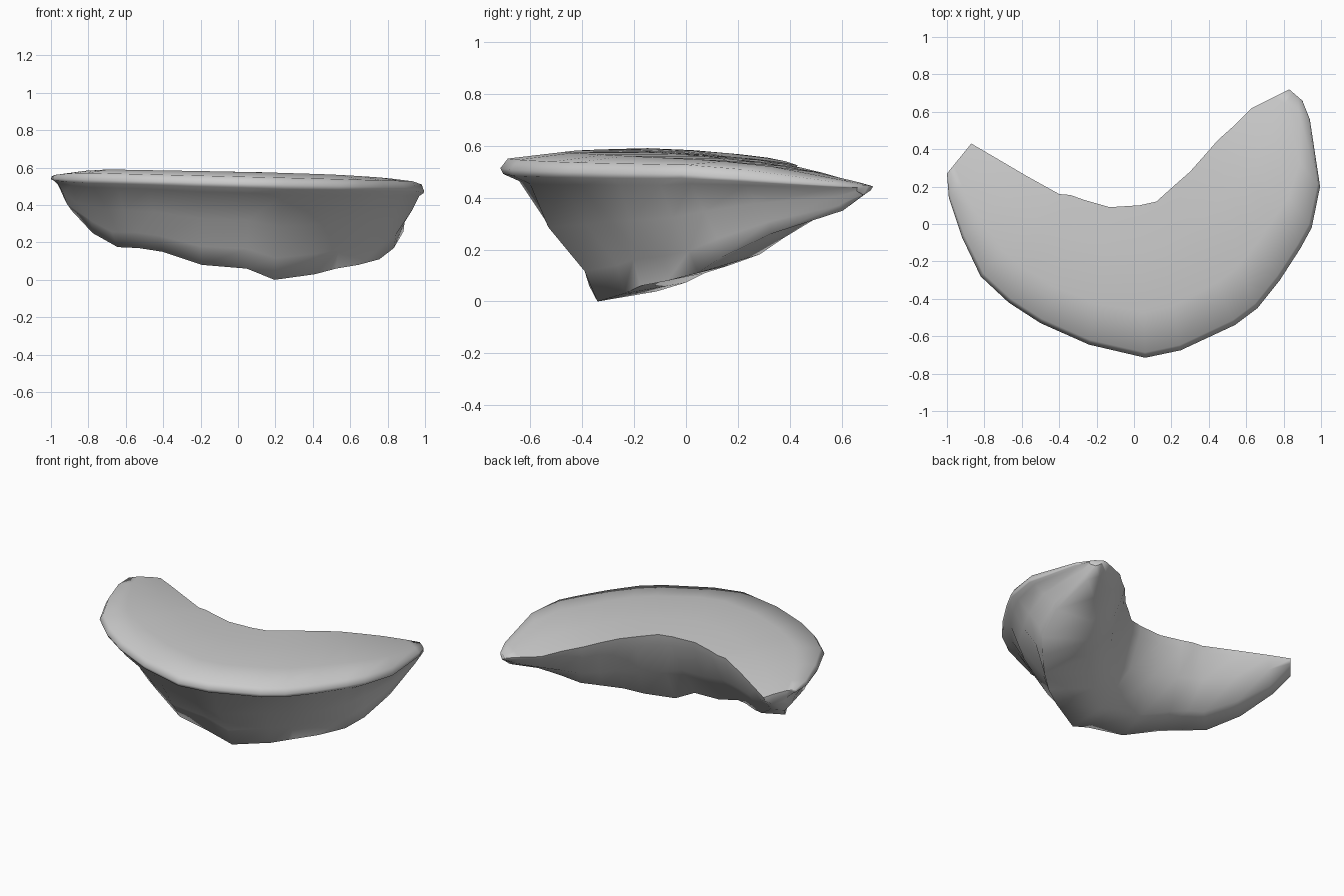
import bpy, bmesh, random
from mathutils import Vector

if "Cube" in bpy.data.objects:
    bpy.data.objects.remove(bpy.data.objects["Cube"])

random.seed(7)

# Stations along the crescent: outer x,y / inner x,y / underside z
STATIONS = [
    (-1.00, .27, -.87, .43, .47),
    (-.99, .14, -.75, .36, .37),
    (-.92, -.07, -.58, .26, .25),
    (-.82, -.28, -.40, .16, .175),
    (-.67, -.42, -.34, .155, .17),
    (-.50, -.53, -.27, .13, .15),
    (-.24, -.645, -.13, .09, .08),
    (.06, -.715, .03, .10, .06),
    (.25, -.675, .12, .12, .00),
    (.54, -.54, .22, .21, .03),
    (.66, -.45, .30, .28, .06),
    (.78, -.30, .38, .37, .08),
    (.89, -.13, .45, .45, .11),
    (.95, -.02, .54, .53, .17),
    (.995, .20, .63, .62, .26),
    (.94, .56, .75, .68, .35),
    (.90, .66, .83, .72, .41),
]

# Top and inner wall: position across (0 outer, 1 inner), depth fraction, z bulge, roughness
TOP_AND_BACK = [
    (0, 0, 0, 0), (.035, 0, .035, 0), (.3, 0, .045, 0), (.7, 0, .022, 0),
    (1, 0, -.01, 0), (.985, .14, 0, 0), (.89, .52, 0, .012), (.71, .93, 0, .01),
]
# Outer wall, position given as a fraction of the foot position
OUTER_WALL = [
    (1.0, 1, 0, 0), (.87, .78, 0, .025), (.46, .45, 0, .025), (.2, .12, 0, .008),
    (.03, .05, 0, 0),
]


def ring(bm, station):
    ox, oy, ix, iy, low = station
    # The rim tilts down towards the right horn
    outer = Vector((ox, oy, .515 - .025 * ox - (.08 * max(0, oy) if ox > 0 else 0)))
    inner = Vector((ix, iy, .575 - .25 * iy * iy))
    # The foot moves outwards under the right-hand side
    shift = max(0, 1 - (Vector((ox, oy)) - Vector((.93, .05))).length / .8)
    foot = .42 - .15 * shift
    width = min(1, (outer - inner).length / .55)
    section = TOP_AND_BACK + [(t * foot, d, z, r) for t, d, z, r in OUTER_WALL]
    verts = []
    for t, depth, dz, rough in section:
        p = outer.lerp(inner, t)
        tilt = .06 * shift if t == .71 else 0
        p.z += (low + tilt - p.z) * depth + dz * width
        p += (outer - inner).normalized() * random.uniform(-rough, rough)
        p.z = max(p.z, 0)
        verts.append(bm.verts.new(p))
    return verts


# Crescent rock with a smooth flat top, a thin lip and a rough tapering underside
bm = bmesh.new()
rings = [ring(bm, s) for s in STATIONS]
n = len(rings[0])
for a, b in zip(rings, rings[1:]):
    for i in range(n):
        j = (i + 1) % n
        bm.faces.new((a[i], a[j], b[j], b[i]))
bm.faces.new(rings[0])
bm.faces.new(rings[-1][::-1])
bmesh.ops.triangulate(bm, faces=[f for f in bm.faces if len(f.verts) > 4])
bmesh.ops.recalc_face_normals(bm, faces=bm.faces)

mesh = bpy.data.meshes.new("crescent_rock")
bm.to_mesh(mesh)
bm.free()
rock = bpy.data.objects.new("crescent_rock", mesh)
bpy.context.collection.objects.link(rock)
bpy.context.view_layer.objects.active = rock
rock.select_set(True)
bpy.ops.object.shade_smooth_by_angle(angle=1.4)
